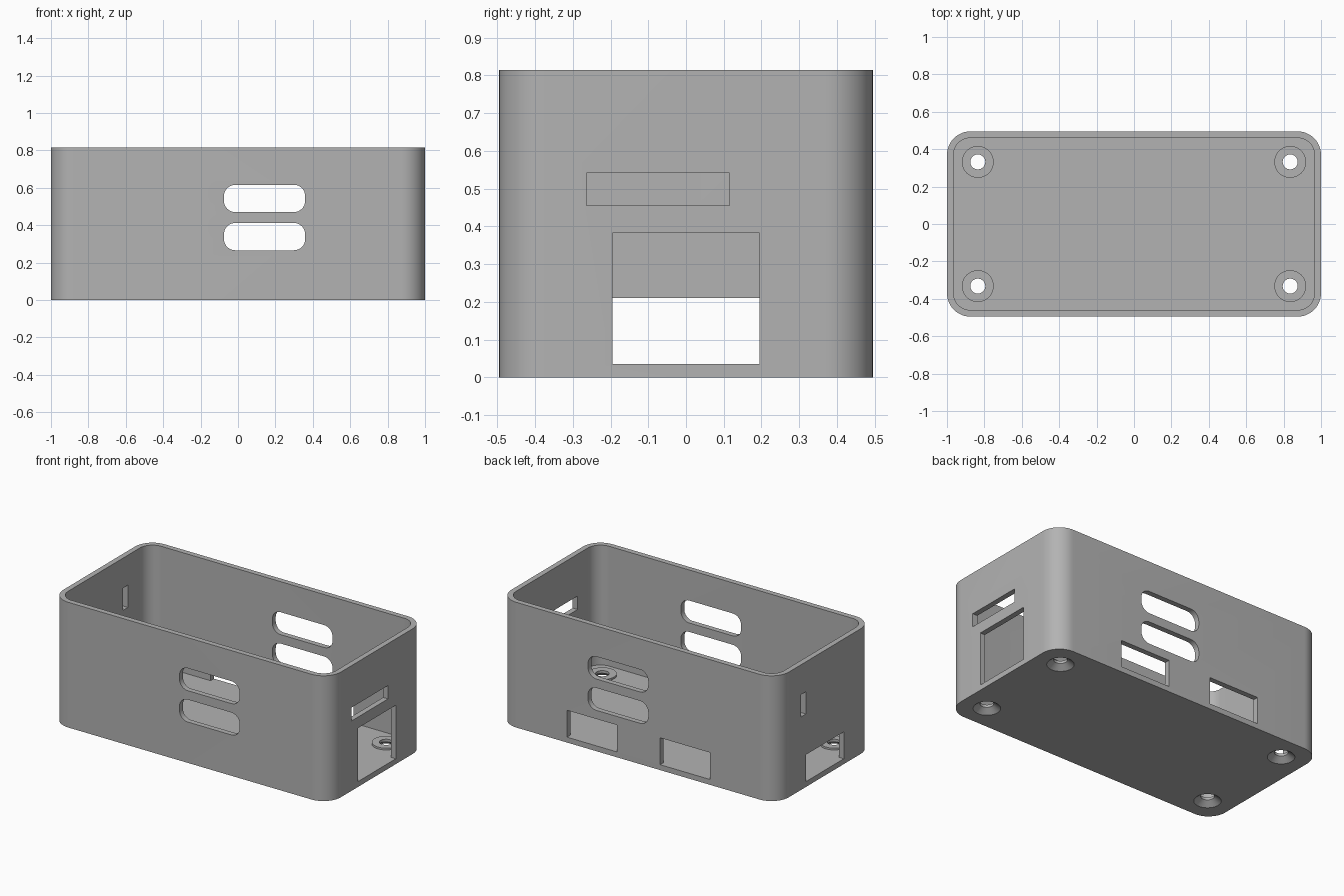
import bpy, bmesh, math
from mathutils import Matrix

cube = bpy.data.objects.get("Cube")
if cube:
    bpy.data.objects.remove(cube, do_unlink=True)

HX, HY, HEIGHT = 1.0, 0.495, 0.815
WALL, RADIUS = 0.035, 0.125

grey = bpy.data.materials.new("plain grey")
grey.use_nodes = True
colour = (0.45, 0.45, 0.45, 1)
grey.diffuse_color = colour
grey.node_tree.nodes["Principled BSDF"].inputs["Base Color"].default_value = colour


def finish(name, bm):
    bmesh.ops.recalc_face_normals(bm, faces=bm.faces)
    mesh = bpy.data.meshes.new(name)
    bm.to_mesh(mesh)
    bm.free()
    mesh.materials.append(grey)
    obj = bpy.data.objects.new(name, mesh)
    bpy.context.collection.objects.link(obj)
    return obj


def rounded_prism(name, hx, hy, r, z0, z1, steps=12, matrix=Matrix()):
    """Rounded rectangle extruded along its local z."""
    bm = bmesh.new()
    ring = []
    for i, (sx, sy) in enumerate(((1, 1), (-1, 1), (-1, -1), (1, -1))):
        for k in range(steps + 1):
            a = math.pi / 2 * (i + k / steps)
            ring.append(bm.verts.new((sx * (hx - r) + r * math.cos(a),
                                      sy * (hy - r) + r * math.sin(a), z0)))
    base = bm.faces.new(ring)
    top = bmesh.ops.extrude_face_region(bm, geom=[base])["geom"]
    bmesh.ops.translate(bm, vec=(0, 0, z1 - z0),
                        verts=[v for v in top if isinstance(v, bmesh.types.BMVert)])
    bm.transform(matrix)
    return finish(name, bm)


def box(name, lo, hi):
    bm = bmesh.new()
    bmesh.ops.create_cube(bm, size=1)
    size = [b - a for a, b in zip(lo, hi)]
    mid = [(a + b) / 2 for a, b in zip(lo, hi)]
    bm.transform(Matrix.Translation(mid) @ Matrix.Diagonal((*size, 1)))
    return finish(name, bm)


def cone(name, x, y, r1, r2, z0, z1):
    bm = bmesh.new()
    bmesh.ops.create_cone(bm, cap_ends=True, segments=40, radius1=r1, radius2=r2,
                          depth=z1 - z0,
                          matrix=Matrix.Translation((x, y, (z0 + z1) / 2)))
    return finish(name, bm)


def combine(target, tool, operation="DIFFERENCE"):
    tool.hide_render = True
    bpy.context.view_layer.objects.active = target
    mod = target.modifiers.new("cut", "BOOLEAN")
    mod.operation, mod.solver, mod.object = operation, "EXACT", tool
    bpy.ops.object.modifier_apply(modifier=mod.name)
    bpy.data.objects.remove(tool, do_unlink=True)


# Open tray with rounded corners
case = rounded_prism("case_body", HX, HY, RADIUS, 0, HEIGHT)
combine(case, rounded_prism("cavity", HX - WALL, HY - WALL, RADIUS - WALL, WALL, 1))

# Screw bosses with countersunk holes from below
for x in (-0.835, 0.835):
    for y in (-0.332, 0.332):
        combine(case, cone("boss", x, y, 0.085, 0.085, 0.02, 0.047), "UNION")
        combine(case, cone("screw_hole", x, y, 0.04, 0.04, -0.1, 0.1))
        combine(case, cone("countersink", x, y, 0.0933, 0.04, -0.01, 0.03))

# Rounded vent slots through front and back walls
for z in (0.339, 0.543):
    turn = Matrix.Translation((0.142, 0, z)) @ Matrix.Rotation(math.pi / 2, 4, "X")
    combine(case, rounded_prism("vent", 0.217, 0.073, 0.06, -0.7, 0.7, 8, turn))

# Rectangular ports: two in the back, two in each end
ports = (
    ((0.15, 0.4, WALL), (0.51, 0.6, 0.21)),
    ((-0.52, 0.4, WALL), (-0.16, 0.6, 0.21)),
    ((0.9, -0.195, WALL), (1.1, 0.195, 0.383)),
    ((0.9, -0.263, 0.455), (1.1, 0.115, 0.542)),
    ((-1.1, -0.195, WALL), (-0.9, 0.195, 0.21)),
    ((-1.1, 0.195, 0.475), (-0.9, 0.245, 0.62)),
)
for lo, hi in ports:
    combine(case, box("port", lo, hi))

# Smooth the round corners, keep the edges crisp
bpy.ops.object.select_all(action="DESELECT")
case.select_set(True)
bpy.context.view_layer.objects.active = case
bpy.ops.object.shade_smooth_by_angle(angle=math.radians(30))
